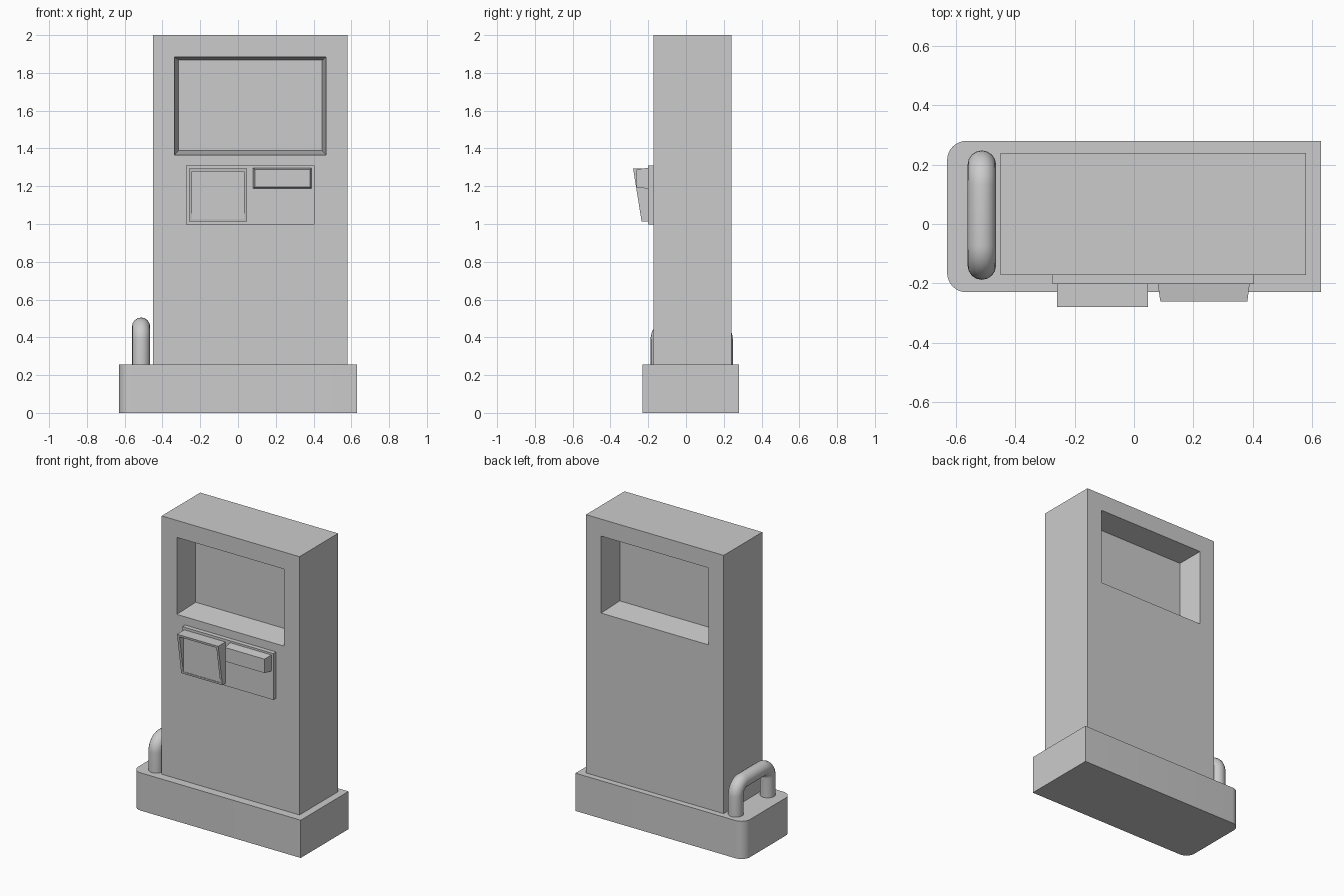
import bpy, bmesh, math

if "Cube" in bpy.data.objects:
    bpy.data.objects.remove(bpy.data.objects["Cube"])


def block(x, y, z):
    """Bmesh box from (min, max) ranges."""
    bm = bmesh.new()
    bmesh.ops.create_cube(bm, size=1)
    for v in bm.verts:
        v.co = (x[v.co.x > 0], y[v.co.y > 0], z[v.co.z > 0])
    return bm


def face_towards(bm, sign):
    bm.normal_update()
    return max(bm.faces, key=lambda f: f.normal.y * sign)


def set_rect(face, x, y_at, z):
    """Fit a four-sided face to a rectangle, with y given as a function of z."""
    c = face.calc_center_median()
    for v in face.verts:
        nx, nz = x[v.co.x > c.x], z[v.co.z > c.z]
        v.co = (nx, y_at(nz), nz)


def recess(bm, face, outer, inner, surface, floor):
    """Cut a tapered pocket into a face; outer and inner are (x, z) ranges."""
    bmesh.ops.inset_individual(bm, faces=[face], thickness=0.005)
    set_rect(face, outer[0], surface, outer[1])
    bmesh.ops.inset_individual(bm, faces=[face], thickness=0.005)
    set_rect(face, inner[0], floor, inner[1])


def finish(bm, name, smooth=False):
    bmesh.ops.recalc_face_normals(bm, faces=bm.faces)
    mesh = bpy.data.meshes.new(name)
    bm.to_mesh(mesh)
    bm.free()
    ob = bpy.data.objects.new(name, mesh)
    bpy.context.collection.objects.link(ob)
    if smooth:
        shade(ob)
    return ob


def shade(ob):
    bpy.ops.object.select_all(action='DESELECT')
    ob.select_set(True)
    bpy.context.view_layer.objects.active = ob
    bpy.ops.object.shade_smooth_by_angle(angle=math.radians(35))


# Plinth, rounded at its left corners
bm = block((-0.63, 0.63), (-0.23, 0.28), (0, 0.255))
corners = [e for e in bm.edges if all(v.co.x < 0 for v in e.verts)
           and abs(e.verts[0].co.z - e.verts[1].co.z) > 0.1]
bmesh.ops.bevel(bm, geom=corners, offset=0.065, segments=8, profile=0.5,
                affect='EDGES')
finish(bm, "plinth", True)

# Cabinet with tapered display pockets front and back
bm = block((-0.45, 0.58), (-0.172, 0.24), (0.255, 2.0))
for sign, y_face in ((-1, -0.172), (1, 0.24)):
    recess(bm, face_towards(bm, sign),
           ((-0.336, 0.466), (1.365, 1.885)), ((-0.315, 0.446), (1.388, 1.867)),
           lambda z: y_face, lambda z: y_face - sign * 0.17)
finish(bm, "cabinet")

# Backing plate of the controls
finish(block((-0.275, 0.405), (-0.202, -0.172), (0.997, 1.31)), "control_plate")

# Wedge-shaped reader with an upright inset screen
def wedge_y(z):
    return -0.235 - 0.045 * (z - 1.013) / 0.28

bm = block((-0.26, 0.048), (-0.28, -0.202), (1.013, 1.293))
front = face_towards(bm, -1)
set_rect(front, (-0.26, 0.048), wedge_y, (1.013, 1.293))
screen = ((-0.243, 0.033), (1.027, 1.278))
recess(bm, front, screen, screen, wedge_y, lambda z: -0.234)
finish(bm, "reader")

# Small slot housing with tapered sides
bm = block((0.08, 0.39), (-0.262, -0.202), (1.187, 1.297))
set_rect(face_towards(bm, -1), (0.089, 0.382), lambda z: -0.262, (1.195, 1.289))
finish(bm, "slot_housing")

# Bent tube guard rail on the plinth
r, y0, y1, top = 0.07, -0.14, 0.2, 0.457
path = [(y0, 0.25)]
for cy, start in ((y0 + r, 180), (y1 - r, 90)):
    for i in range(9):
        a = math.radians(start - i * 90 / 8)
        path.append((cy + r * math.cos(a), top - r + r * math.sin(a)))
path.append((y1, 0.25))
curve = bpy.data.curves.new("guard_rail", 'CURVE')
curve.dimensions = '3D'
curve.bevel_depth = 0.048
curve.bevel_resolution = 6
curve.use_fill_caps = True
spline = curve.splines.new('POLY')
spline.points.add(len(path) - 1)
for p, (y, z) in zip(spline.points, path):
    p.co = (-0.513, y, z, 1)
rail = bpy.data.objects.new("guard_rail", curve)
bpy.context.collection.objects.link(rail)
bpy.ops.object.select_all(action='DESELECT')
rail.select_set(True)
bpy.context.view_layer.objects.active = rail
bpy.ops.object.convert(target='MESH')
shade(bpy.context.view_layer.objects.active)
